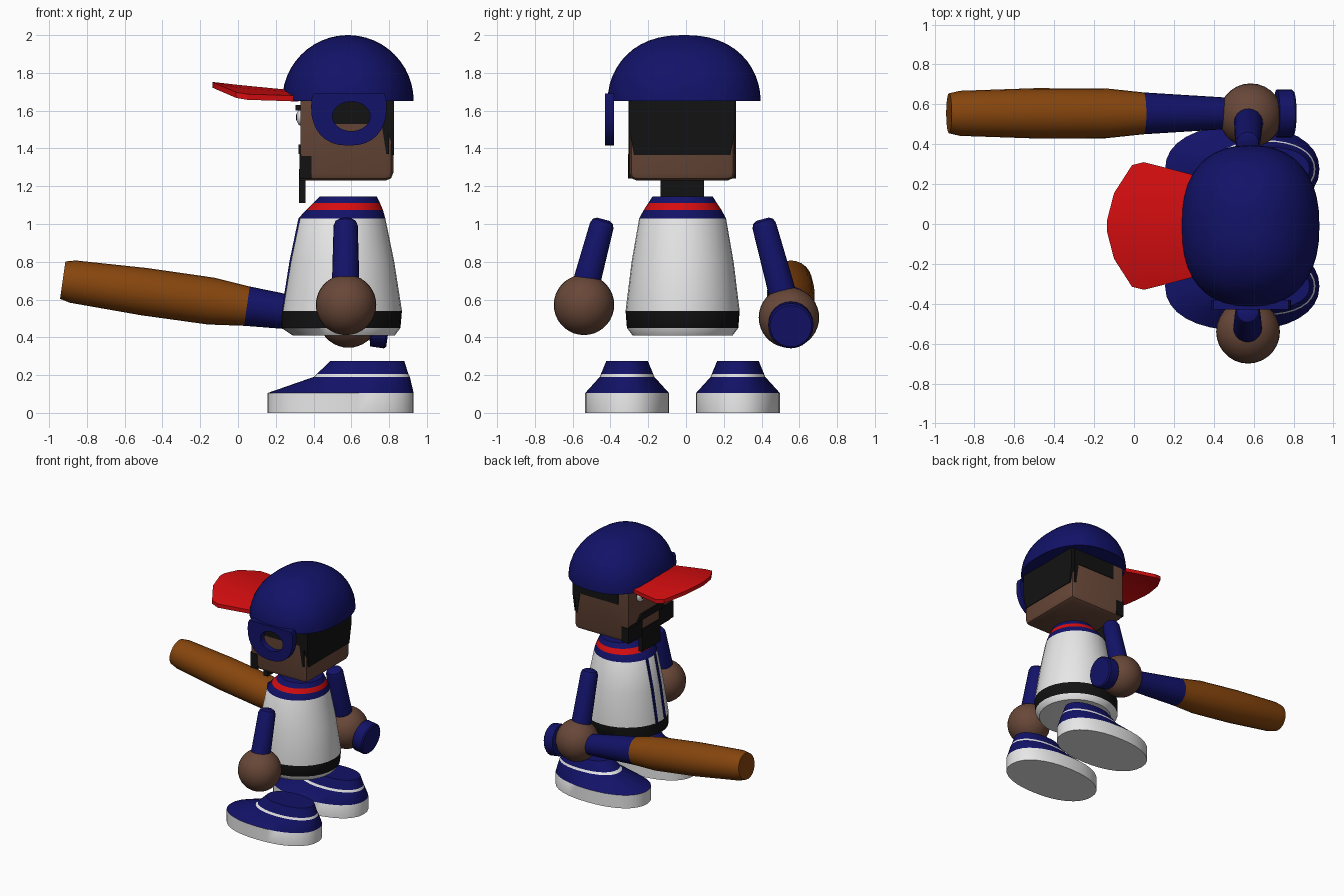
import bpy, bmesh, math
from mathutils import Vector

if "Cube" in bpy.data.objects:
    bpy.data.objects.remove(bpy.data.objects["Cube"])


def mat(name, r, g, b):
    m = bpy.data.materials.new(name)
    m.diffuse_color = (r, g, b, 1)
    m.use_nodes = True
    m.node_tree.nodes["Principled BSDF"].inputs["Base Color"].default_value = m.diffuse_color
    return m


NAVY = mat("navy blue", 0.006, 0.006, 0.14)
RED = mat("red", 0.68, 0.004, 0.005)
SKIN = mat("brown skin", 0.14, 0.064, 0.04)
WOOD = mat("brown wood", 0.24, 0.06, 0.004)
WHITE = mat("white", 0.8, 0.8, 0.8)
BLACK = mat("black", 0.006, 0.006, 0.006)


def finish(name, bm, mats, smooth=True, angle=35):
    bmesh.ops.recalc_face_normals(bm, faces=bm.faces[:])
    me = bpy.data.meshes.new(name)
    bm.to_mesh(me)
    bm.free()
    for m in mats:
        me.materials.append(m)
    ob = bpy.data.objects.new(name, me)
    bpy.context.collection.objects.link(ob)
    if smooth:
        bpy.ops.object.select_all(action='DESELECT')
        ob.select_set(True)
        bpy.context.view_layer.objects.active = ob
        bpy.ops.object.shade_smooth_by_angle(angle=math.radians(angle))
    return ob


def power(v, n):
    return math.copysign(abs(v) ** (2 / n), v)


def loft(name, rings, mats, bands=None, sides=32, n=2):
    """Stack of oval rings (z, cx, cy, rx, ry); bands gives each step's material."""
    bm = bmesh.new()
    loops = []
    for z, cx, cy, rx, ry in rings:
        loops.append([bm.verts.new((cx + rx * power(math.cos(a), n),
                                    cy + ry * power(math.sin(a), n), z))
                      for a in (2 * math.pi * i / sides for i in range(sides))])
    for k in range(len(loops) - 1):
        lo, hi = loops[k], loops[k + 1]
        for i in range(sides):
            j = (i + 1) % sides
            f = bm.faces.new((lo[i], lo[j], hi[j], hi[i]))
            f.material_index = bands[k] if bands else 0
    for loop, k in ((loops[0], 0), (loops[-1], -1)):
        f = bm.faces.new(loop)
        f.material_index = bands[k] if bands else 0
    return finish(name, bm, mats)


def prism(name, pts, axis, a, b, m):
    """Polygon extruded along x (pts are y,z) or y (pts are x,z)."""
    bm = bmesh.new()
    ends = []
    for d in (a, b):
        ends.append([bm.verts.new((d, p, q) if axis == 'x' else (p, d, q)) for p, q in pts])
    bm.faces.new(ends[0])
    bm.faces.new(ends[1][::-1])
    for i in range(len(pts)):
        j = (i + 1) % len(pts)
        bm.faces.new((ends[0][i], ends[0][j], ends[1][j], ends[1][i]))
    return finish(name, bm, [m], smooth=False)


def ball(name, loc, scale, m):
    bm = bmesh.new()
    bmesh.ops.create_uvsphere(bm, u_segments=28, v_segments=18, radius=1)
    for v in bm.verts:
        v.co = Vector(loc) + Vector([v.co[i] * scale[i] for i in range(3)])
    return finish(name, bm, [m])


def aim(ob, start, direction):
    ob.location = start
    ob.rotation_mode = 'QUATERNION'
    ob.rotation_quaternion = Vector(direction).to_track_quat('Z', 'Y')


# Shoes: white sole, navy upper with a white band
for side, cy in (("right", -0.312), ("left", 0.275)):
    loft(side + "_shoe", [
        (0, 0.543, cy, 0.387, 0.222), (0.105, 0.543, cy, 0.387, 0.222),
        (0.19, 0.655, cy, 0.255, 0.145), (0.207, 0.66, cy, 0.242, 0.138),
        (0.275, 0.685, cy, 0.195, 0.11)],
        [WHITE, NAVY], [0, 1, 0, 1], n=2.2)

# Jersey with belt and striped collar
CY = -0.018
loft("torso", [
    (0.41, 0.56, CY, 0.27, 0.265), (0.45, 0.545, CY, 0.315, 0.295),
    (0.54, 0.55, CY, 0.318, 0.302), (0.80, 0.55, CY, 0.277, 0.27),
    (1.03, 0.55, CY, 0.23, 0.23), (1.075, 0.564, CY, 0.203, 0.205),
    (1.11, 0.574, CY, 0.178, 0.182), (1.145, 0.583, CY, 0.152, 0.16)],
    [WHITE, BLACK, NAVY, RED], [0, 1, 0, 0, 2, 3, 2])

# Placket stripes down the chest
for name, off in (("placket_stripe_right", -0.05), ("placket_stripe_left", 0.05)):
    y = CY + off
    prism(name, [(0.231, 0.54), (0.272, 0.80), (0.32, 1.03), (0.34, 1.03), (0.30, 0.80), (0.26, 0.54)],
          'y', y - 0.011, y + 0.011, NAVY)

# Arms and hands
for side, top, low, hand in (
        ("right", (0.57, -0.437, 1.025), (0.57, -0.54, 0.64), (0.572, -0.54, 0.572)),
        ("left", (0.57, 0.405, 1.025), (0.575, 0.525, 0.58), (0.585, 0.545, 0.505))):
    d = Vector(low) - Vector(top)
    arm = loft(side + "_arm", [(0, 0, 0, 0.035, 0.035), (0.012, 0, 0, 0.055, 0.055),
                               (0.035, 0, 0, 0.064, 0.064), (d.length, 0, 0, 0.074, 0.074)],
               [NAVY], sides=20)
    aim(arm, top, d)
    ball(side + "_hand", hand, (0.16, 0.16, 0.16), SKIN)

# Bat: navy knob and grip, wooden barrel
bat = loft("bat", [(t, 0, 0, r, r) for t, r in (
    (0, 0.11), (0.01, 0.12), (0.085, 0.12), (0.095, 0.07), (0.355, 0.08), (0.76, 0.105),
    (0.95, 0.125), (1.31, 0.126), (1.69, 0.113), (1.745, 0.1))],
    [NAVY, WOOD], [0] * 5 + [1] * 4, sides=24)
aim(bat, (0.80, 0.555, 0.459), (-1, 0, 0.141))

# Head block with softened edges
bm = bmesh.new()
bmesh.ops.create_cube(bm, size=1)
for v in bm.verts:
    v.co = (0.577 + v.co.x * 0.49, -0.02 + v.co.y * 0.56, 1.47 + v.co.z * 0.48)
bmesh.ops.bevel(bm, geom=[e for e in bm.edges if min(v.co.z for v in e.verts) < 1.3
                          and max(v.co.x for v in e.verts) > 0.5],
                offset=0.04, segments=2, profile=0.5, affect='EDGES')
finish("head", bm, [SKIN])

# Hair: back panel and side panels
prism("hair_back", [(-0.30, 1.68), (0.26, 1.68), (0.26, 1.50), (0.235, 1.365), (-0.275, 1.365), (-0.30, 1.50)],
      'x', 0.775, 0.827, BLACK)
for name, y in (("hair_right", -0.301), ("hair_left", 0.261)):
    prism(name, [(0.42, 1.68), (0.80, 1.68), (0.80, 1.37), (0.785, 1.37), (0.76, 1.53), (0.42, 1.53)],
          'y', y - 0.004, y + 0.004, BLACK)

# Beard around the mouth, wrapping slightly onto the sides
FACE = 0.332
prism("moustache", [(-0.20, 1.37), (-0.15, 1.42), (0.11, 1.42), (0.16, 1.37)], 'x', FACE - 0.012, FACE + 0.01, BLACK)
for name, y0, y1 in (("beard_right", -0.306, -0.13), ("beard_left", 0.09, 0.266)):
    prism(name, [(y0, 1.24), (y1, 1.24), (y1, 1.37), (y0, 1.37)], 'x', FACE - 0.006, FACE + 0.004, BLACK)
for name, y in (("jaw_beard_right", -0.301), ("jaw_beard_left", 0.261)):
    prism(name, [(0.328, 1.24), (0.39, 1.24), (0.39, 1.36), (0.328, 1.36)], 'y', y - 0.004, y + 0.004, BLACK)
prism("goatee", [(-0.135, 1.11), (0.095, 1.11), (0.095, 1.29), (-0.135, 1.29)], 'x', 0.323, 0.358, BLACK)

# Eyes with pupils and brows
for side, y in (("right", -0.14), ("left", 0.10)):
    ball(side + "_eye", (FACE, y, 1.565), (0.022, 0.05, 0.045), WHITE)
    ball(side + "_pupil", (FACE - 0.016, y, 1.565), (0.01, 0.022, 0.022), BLACK)
    prism(side + "_brow", [(y - 0.07, 1.60), (y + 0.07, 1.60), (y + 0.07, 1.63), (y - 0.07, 1.63)],
          'x', 0.305, FACE, BLACK)

# Helmet dome
rings = []
for k in range(13):
    a = math.pi / 2 * k / 12 * 0.985
    rings.append((1.652 + 0.348 * math.sin(a), 0.582, -0.01, 0.348 * math.cos(a),
                  0.405 * math.cos(a) ** 0.85))
loft("helmet", rings, [NAVY], sides=40, n=2.35)

# Ear flap: rounded plate with an ear hole
bm = bmesh.new()
N = 32
rows = []
for y, grow in ((-0.43, 0), (-0.38, 0)):
    outer, inner = [], []
    for i in range(N):
        c, s = math.cos(2 * math.pi * i / N), math.sin(2 * math.pi * i / N)
        outer.append(bm.verts.new((0.587 + 0.2 * power(c, 2.4), y, min(1.69, 1.62 + 0.205 * power(s, 2.2)))))
        inner.append(bm.verts.new((0.60 + 0.10 * c, y, 1.57 + 0.078 * s)))
    rows.append((outer, inner))
(o0, i0), (o1, i1) = rows
for i in range(N):
    j = (i + 1) % N
    for p, q in ((o0, i0), (i0, i1), (i1, o1), (o1, o0)):
        bm.faces.new((p[i], p[j], q[j], q[i]))
finish("ear_flap", bm, [NAVY])

# Cap brim: arched red plate, tilted upward towards its tip
bm = bmesh.new()
half = [(0.32, 0.25), (0.19, 0.285), (0.05, 0.32), (-0.01, 0.305), (-0.10, 0.165), (-0.135, 0.03)]
grid = []
for lift in (0, -0.03):
    rows = []
    for x, w in half:
        rows.append([bm.verts.new((x, -0.01 + w * u,
                                   1.752 - 0.1 * (x + 0.135) + lift - 0.45 * (w * u) ** 2))
                     for u in (-1, -0.6, -0.2, 0.2, 0.6, 1)])
    grid.append(rows)
for rows in grid:
    for a, b in zip(rows, rows[1:]):
        for i in range(5):
            bm.faces.new((a[i], a[i + 1], b[i + 1], b[i]))


def rim(rows):
    return rows[0] + [r[-1] for r in rows[1:]] + rows[-1][-2::-1] + [r[0] for r in rows[-2:0:-1]]


top, bottom = rim(grid[0]), rim(grid[1])
for i in range(len(top)):
    j = (i + 1) % len(top)
    bm.faces.new((top[i], top[j], bottom[j], bottom[i]))
finish("brim", bm, [RED], angle=25)
